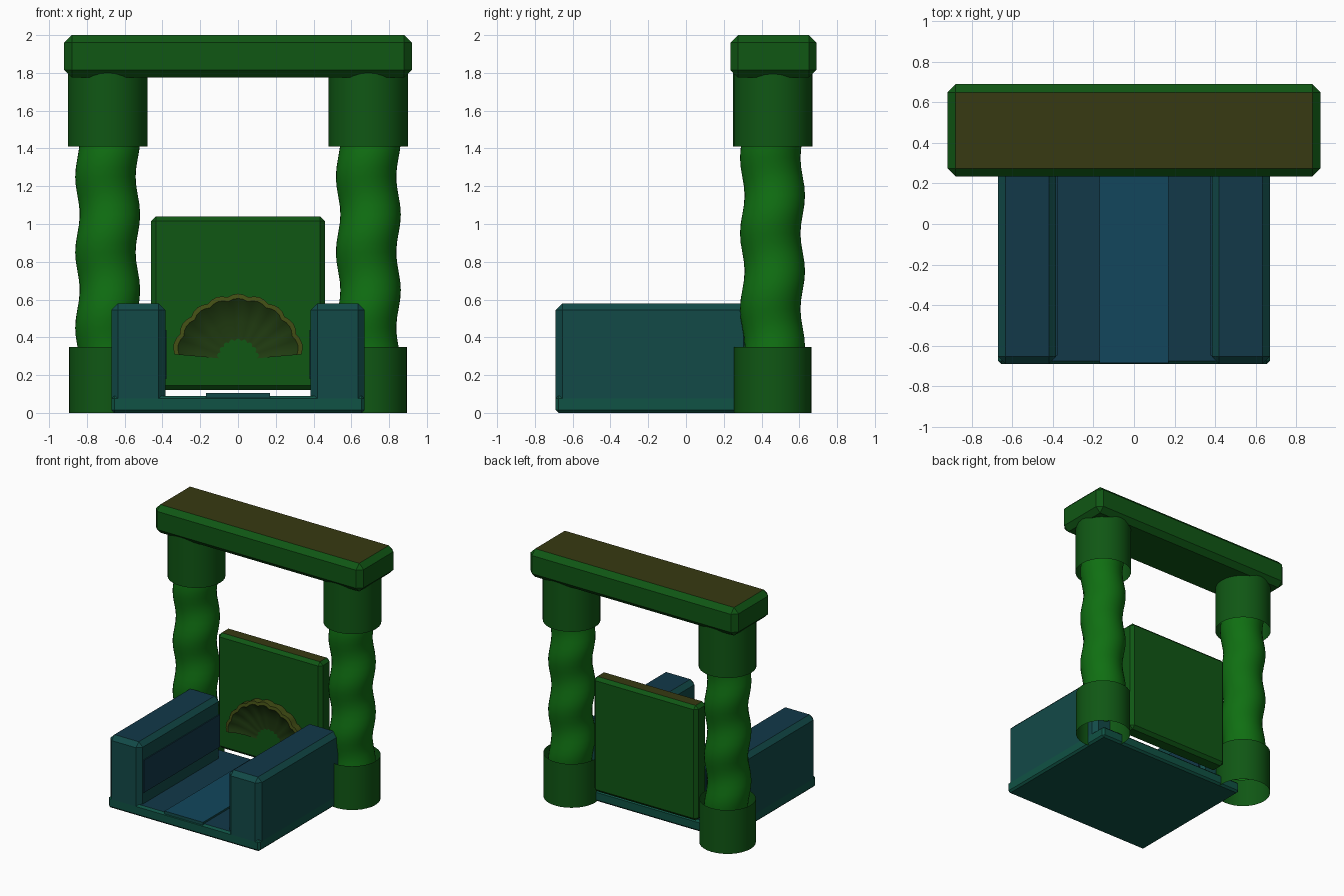
import bpy, bmesh
from math import pi, sin, cos, radians

if "Cube" in bpy.data.objects:
    bpy.data.objects.remove(bpy.data.objects["Cube"])


def material(name, r, g, b):
    m = bpy.data.materials.new(name)
    m.diffuse_color = (r, g, b, 1)
    m.use_nodes = True
    m.node_tree.nodes["Principled BSDF"].inputs["Base Color"].default_value = m.diffuse_color
    return m


GREEN = material("green", 0.005, 0.16, 0.006)
DARK_GREEN = material("dark_green", 0.005, 0.095, 0.007)
OLIVE = material("olive", 0.038, 0.042, 0.006)
SHELL = material("shell_green", 0.016, 0.048, 0.006)
RIM = material("rim_olive", 0.055, 0.075, 0.007)
TEAL = material("teal", 0.006, 0.068, 0.064)
GREEN_TEAL = material("green_teal", 0.005, 0.085, 0.058)
BLUE_TEAL = material("blue_teal", 0.006, 0.040, 0.066)
LIGHT_TEAL = material("light_teal", 0.006, 0.062, 0.107)


def make(name, bm, mats, smooth=False):
    me = bpy.data.meshes.new(name)
    bmesh.ops.recalc_face_normals(bm, faces=bm.faces)
    bm.to_mesh(me)
    bm.free()
    for m in mats:
        me.materials.append(m)
    ob = bpy.data.objects.new(name, me)
    bpy.context.collection.objects.link(ob)
    if smooth:
        bpy.context.view_layer.objects.active = ob
        ob.select_set(True)
        bpy.ops.object.shade_smooth_by_angle(angle=radians(35))
        ob.select_set(False)
    return ob


def box(name, x0, x1, y0, y1, z0, z1, chamfer, mat, top_mat):
    """Chamfered box whose level top face has its own colour."""
    bm = bmesh.new()
    bmesh.ops.create_cube(bm, size=1)
    for v in bm.verts:
        v.co.x = x0 + (v.co.x + 0.5) * (x1 - x0)
        v.co.y = y0 + (v.co.y + 0.5) * (y1 - y0)
        v.co.z = z0 + (v.co.z + 0.5) * (z1 - z0)
    if chamfer:
        bmesh.ops.bevel(bm, geom=bm.edges[:], offset=chamfer, segments=1, affect='EDGES')
    for f in bm.faces:
        f.material_index = int(all(v.co.z > z1 - 0.001 for v in f.verts))
    return make(name, bm, (mat, top_mat))


def tube(name, x, y, z0, z1, r, mat, rings=1, wobble=0.0, sides=32):
    """Open upright tube; the wobble shifts its centre along a helix."""
    bm = bmesh.new()
    rows = []
    for i in range(rings + 1):
        z = z0 + (z1 - z0) * i / rings
        turn = pi + 2 * pi * (z - 0.85) / 0.4
        row = []
        for k in range(sides):
            a = 2 * pi * k / sides
            rr = r + wobble * cos(a - turn)
            row.append(bm.verts.new((x + rr * cos(a), y + rr * sin(a), z)))
        rows.append(row)
    for lo, hi in zip(rows, rows[1:]):
        for k in range(sides):
            n = (k + 1) % sides
            bm.faces.new((lo[k], lo[n], hi[n], hi[k]))
    return make(name, bm, (mat,), True)


# Top beam and back panel
box("top_beam", -0.92, 0.92, 0.235, 0.69, 1.775, 2.0, 0.04, DARK_GREEN, OLIVE)
box("back_panel", -0.46, 0.46, 0.39, 0.525, 0.12, 1.04, 0.025, DARK_GREEN, OLIVE)

# Two twisted columns with plain bases and capitals
for side, x in (("left", -0.69), ("right", 0.69)):
    tube(side + "_column_base", x, 0.46, 0, 0.35, 0.205, DARK_GREEN)
    tube(side + "_column_shaft", x, 0.458, 0.2, 1.6, 0.16, GREEN, 28, 0.012)
    tube(side + "_column_capital", x, 0.46, 1.41, 1.84, 0.21, DARK_GREEN)

# Floor slab with a raised centre strip
box("floor_slab", -0.67, 0.67, -0.69, 0.44, 0, 0.09, 0.015, GREEN_TEAL, BLUE_TEAL)
box("centre_strip", -0.17, 0.17, -0.685, 0.40, 0.05, 0.104, 0, TEAL, LIGHT_TEAL)

# Side walls with inner panels
for side, s in (("left", -1), ("right", 1)):
    xs = sorted((s * 0.385, s * 0.67))
    box(side + "_side_wall", *xs, -0.69, 0.34, 0.04, 0.58, 0.035, TEAL, BLUE_TEAL)
    xs = sorted((s * 0.378, s * 0.43))
    box(side + "_inner_panel", *xs, -0.65, 0.31, 0.18, 0.44, 0, BLUE_TEAL, BLUE_TEAL)

# Scallop shell: a ribbed dish fanning out from a low hinge
bm = bmesh.new()
LOBES, STEPS = 9, 36
profile = [(0.06, 0.395), (0.3, 0.39), (0.6, 0.375), (0.8, 0.355),
           (0.93, 0.325), (1.0, 0.33), (0.99, 0.41)]
rows = []
for k in range(STEPS + 1):
    f = k / STEPS
    a = radians(5 + 170 * f)
    rib = abs(sin(LOBES * pi * f))
    row = []
    for t, y in profile:
        r = t * (0.337 + 0.014 * rib)
        row.append(bm.verts.new((r * cos(a), y + 0.004 * t * rib, 0.28 + r * sin(a))))
    rows.append(row)
for p, q in zip(rows, rows[1:]):
    for j in range(len(profile) - 1):
        face = bm.faces.new((p[j], p[j + 1], q[j + 1], q[j]))
        face.material_index = int(j >= 4)
for row in (rows[0], rows[-1]):
    bm.faces.new(row)
make("shell", bm, (SHELL, RIM), True)
